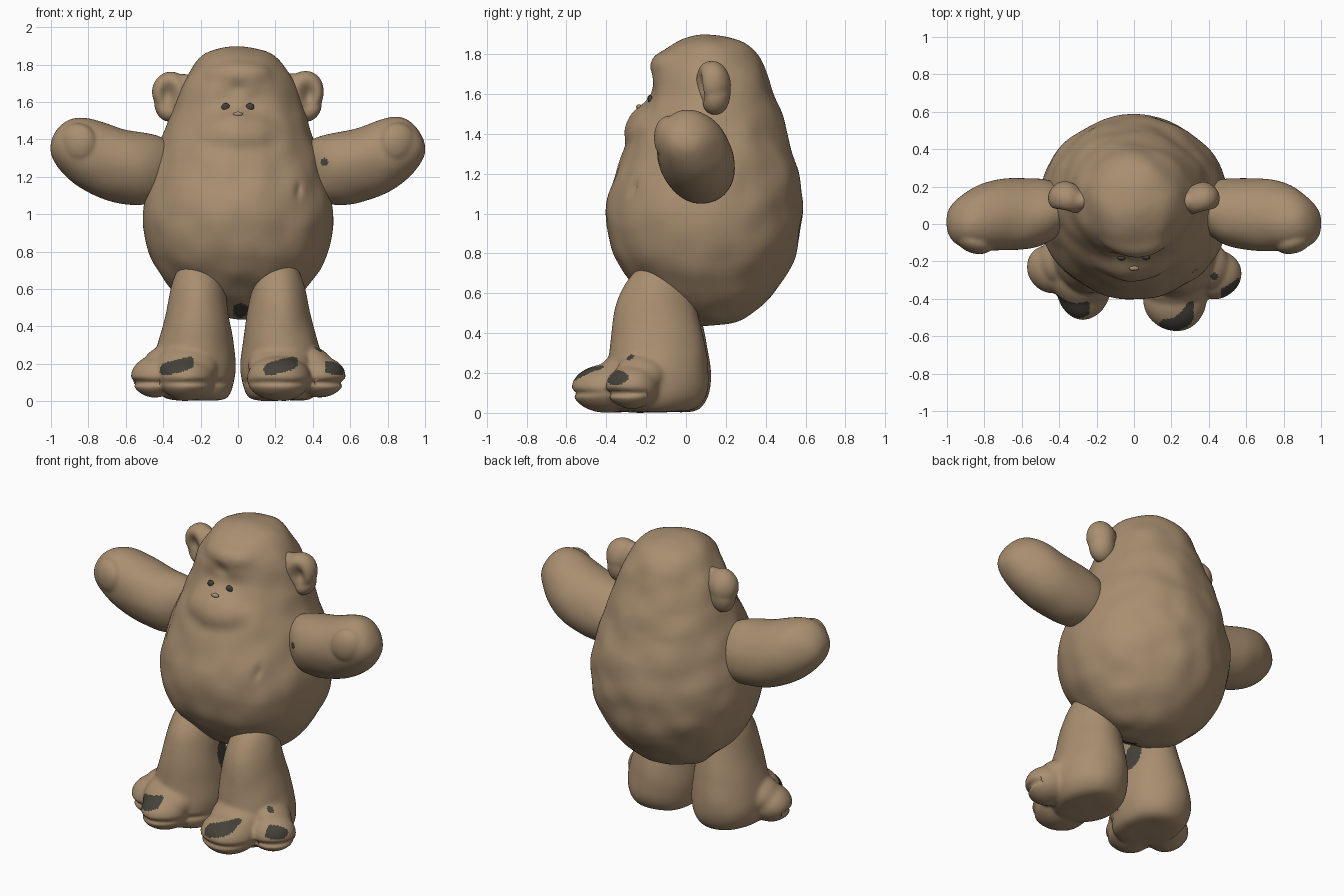
import bpy, bmesh, math
from mathutils import Vector, Matrix, noise

if "Cube" in bpy.data.objects:
    bpy.data.objects.remove(bpy.data.objects["Cube"])


def material(name, rgb):
    m = bpy.data.materials.new(name)
    m.diffuse_color = (*rgb, 1)
    m.use_nodes = True
    m.node_tree.nodes["Principled BSDF"].inputs["Base Color"].default_value = m.diffuse_color
    return m


FUR = material("tan fur", (0.395, 0.272, 0.162))
DARK = material("dark claw", (0.06, 0.054, 0.042))


def loft(bm, rings, axis, n=20):
    """Rings are (position, a0, a1, b0, b1): extents across the axis."""
    loops = []
    for t, a0, a1, b0, b1 in rings:
        loop = []
        for i in range(n):
            w = 2 * math.pi * i / n
            a = (a0 + a1) / 2 + (a1 - a0) / 2 * math.cos(w) * 1.02
            b = (b0 + b1) / 2 + (b1 - b0) / 2 * math.sin(w) * 1.02
            loop.append(bm.verts.new((a, b, t) if axis == "z" else (t, a, b)))
        loops.append(loop)
    for p, q in zip(loops, loops[1:]):
        for i in range(n):
            j = (i + 1) % n
            bm.faces.new((p[i], p[j], q[j], q[i]))
    bm.faces.new(loops[0][::-1])
    bm.faces.new(loops[-1])


def ball(bm, centre, radii, turn=0, tilt=0, pitch=0):
    mat = (Matrix.Translation(centre) @ Matrix.Rotation(turn, 4, "Z")
           @ Matrix.Rotation(tilt, 4, "Y") @ Matrix.Rotation(pitch, 4, "X")
           @ Matrix.Diagonal((*radii, 1)))
    bmesh.ops.create_uvsphere(bm, u_segments=20, v_segments=14, radius=1, matrix=mat)


def finish(name, bm, voxel=0, smooth=4, side=1, offset=(0, 0, 0), lumps=0.006,
           shape=None, dark=None, mat=FUR):
    """Blend the pieces into one skin, add soft lumps and dents, colour by rule."""
    bmesh.ops.recalc_face_normals(bm, faces=bm.faces[:])
    mesh = bpy.data.meshes.new(name)
    bm.to_mesh(mesh)
    bm.free()
    ob = bpy.data.objects.new(name, mesh)
    bpy.context.collection.objects.link(ob)
    if voxel:
        ob.modifiers.new("round", "SUBSURF").levels = 2
        r = ob.modifiers.new("blend", "REMESH")
        r.mode, r.voxel_size = "VOXEL", voxel
        s = ob.modifiers.new("soften", "SMOOTH")
        s.factor, s.iterations = 0.5, smooth
        dg = bpy.context.evaluated_depsgraph_get()
        mesh = bpy.data.meshes.new_from_object(ob.evaluated_get(dg))
        ob.modifiers.clear()
        ob.data = mesh
    mesh.materials.clear()
    mesh.materials.append(mat)
    if dark:
        mesh.materials.append(DARK)
    bm = bmesh.new()
    bm.from_mesh(mesh)
    for v in bm.verts:
        if shape:
            v.co += shape(v.co)
        v.co.x *= side
        v.co += Vector(offset)
    if side < 0:
        bmesh.ops.reverse_faces(bm, faces=bm.faces[:])
    bm.normal_update()
    for v in bm.verts:
        v.co += v.normal * lumps * noise.noise(v.co * 6.5)
    bm.normal_update()
    for f in bm.faces:
        f.smooth = True
        f.material_index = int(bool(dark and dark(f.calc_center_median(), f.normal)))
    bm.to_mesh(mesh)
    bm.free()
    mesh.name = name
    return ob


def bump(p, c, r):
    return math.exp(-sum(((a - b) / s) ** 2 for a, b, s in zip(p, c, r)))


# Body and head in one egg-shaped skin, with chin and brow
bm = bmesh.new()
body = [(0.44, 0.10, 0.05, 0.21), (0.47, 0.21, -0.04, 0.29), (0.53, 0.29, -0.12, 0.37),
        (0.60, 0.36, -0.22, 0.44), (0.70, 0.43, -0.31, 0.51), (0.80, 0.475, -0.37, 0.55),
        (0.90, 0.505, -0.395, 0.57), (1.0, 0.514, -0.405, 0.58), (1.1, 0.495, -0.385, 0.58),
        (1.2, 0.47, -0.35, 0.565), (1.3, 0.445, -0.31, 0.53), (1.4, 0.405, -0.275, 0.50),
        (1.5, 0.365, -0.225, 0.48), (1.6, 0.335, -0.18, 0.44), (1.7, 0.305, -0.175, 0.40),
        (1.8, 0.24, -0.13, 0.36), (1.85, 0.19, -0.08, 0.31), (1.88, 0.13, 0.0, 0.25),
        (1.895, 0.06, 0.08, 0.19)]
loft(bm, [(z, -w, w, f, b) for z, w, f, b in body], "z", 28)
ball(bm, (0, -0.045, 1.40), (0.29, 0.272, 0.18))
ball(bm, (0, -0.04, 1.735), (0.20, 0.142, 0.10))


def face(p):
    if p.y > 0.1:
        return Vector()
    y = 0.018 * sum(bump(p, (s * 0.075, -0.19, 1.60), (0.07, 0.2, 0.06)) for s in (-1, 1))
    y -= 0.010 * bump(p, (0, -0.2, 1.53), (0.06, 0.2, 0.045))
    y += 0.016 * bump(p, (0, -0.2, 1.67), (0.05, 0.2, 0.035))
    y += 0.02 * bump(p, (0.32, -0.3, 1.13), (0.018, 0.2, 0.04))
    return Vector((0, y, 0))


def crotch(c, n):
    return ((c.x - 0.012) / 0.042) ** 2 + ((c.z - 0.485) / 0.038) ** 2 < 1 and c.y < 0.06


torso = finish("body", bm, 0.016, 18, shape=face, lumps=0.013, dark=crotch)


def on_face(x, z):
    hit, loc, _, _ = torso.ray_cast(Vector((x, -2, z)), Vector((0, 1, 0)))
    return loc if hit else Vector((x, -0.2, z))


# Eyes and nose
for x, name in ((-0.066, "left_eye"), (0.064, "right_eye")):
    bm = bmesh.new()
    ball(bm, on_face(x, 1.572), (0.022, 0.012, 0.022))
    finish(name, bm, lumps=0, mat=DARK)
bm = bmesh.new()
ball(bm, on_face(0, 1.535), (0.026, 0.014, 0.013))
finish("nose", bm, lumps=0)

# Arms raised outward, each with a mitten hand and a thumb
arm = [(0.33, 0.0, 0.17, 1.14, 1.36), (0.40, -0.06, 0.21, 1.07, 1.41),
       (0.48, -0.12, 0.238, 1.045, 1.43),
       (0.60, -0.138, 0.242, 1.05, 1.45), (0.72, -0.143, 0.238, 1.08, 1.49),
       (0.82, -0.138, 0.22, 1.12, 1.525), (0.90, -0.128, 0.178, 1.18, 1.515),
       (0.96, -0.10, 0.125, 1.245, 1.465), (0.99, -0.06, 0.08, 1.30, 1.41),
       (1.0, -0.02, 0.04, 1.33, 1.38)]


def lean(p):
    return Vector((0, -0.10 * (p.z - 1.28), 0))


def spot(c, n):
    return (c.x - 0.462) ** 2 + (c.z - 1.28) ** 2 < 0.02 ** 2 and c.y < 0


for side, name in ((-1, "left_arm"), (1, "right_arm")):
    bm = bmesh.new()
    loft(bm, arm, "x")
    ball(bm, (0.855, -0.085, 1.385), (0.10, 0.062, 0.11), 0.15, 0.6, -0.25)
    finish(name, bm, 0.011, 3, side, shape=lean, dark=spot)


# Cupped ears
def cup(p):
    return Vector((0, 0.06 * bump(p, (0.375, 0.05, 1.64), (0.045, 0.12, 0.065)), 0))


for side, name in ((-1, "left_ear"), (1, "right_ear")):
    bm = bmesh.new()
    ball(bm, (0.358, 0.13, 1.655), (0.105, 0.09, 0.112), 0.3)
    ball(bm, (0.365, 0.145, 1.592), (0.085, 0.075, 0.098))
    ball(bm, (0.29, 0.12, 1.67), (0.09, 0.06, 0.085))
    finish(name, bm, 0.01, 8, side, shape=cup)

# Legs with big flat feet, two toes each and dark nails
leg = [(0.76, 0.13, 0.29, -0.20, -0.04), (0.70, 0.10, 0.33, -0.27, 0.0),
       (0.60, 0.07, 0.36, -0.335, 0.035), (0.50, 0.055, 0.378, -0.365, 0.06),
       (0.40, 0.04, 0.40, -0.375, 0.08), (0.28, 0.02, 0.44, -0.39, 0.105),
       (0.17, 0.01, 0.46, -0.40, 0.118), (0.08, 0.02, 0.45, -0.39, 0.105),
       (0.025, 0.045, 0.41, -0.37, 0.065), (0.0, 0.08, 0.37, -0.34, 0.02)]


def toe_crease(p):
    # Shallow fold around the toes, and a flat sole
    d = Vector()
    fold = 0.018 * math.exp(-((p.z - 0.10) / 0.016) ** 2)
    if p.y < -0.2:
        d.y = fold
        if p.x > 0.42:
            d.x = -fold
    d.z = max(0, 0.004 - p.z)
    return d


for side, name, dy, k in ((-1, "left_leg", 0.012, 0.05), (1, "right_leg", 0.0, 0.0)):
    def nails(c, n, side=side, dy=dy, k=k):
        x, y = c.x * side, c.y - dy
        drop = 0.25 * (x - 0.228 - k * 1.95)
        big = (((x - 0.228 - k * 1.95) / 0.09) ** 4
               + ((c.z - 0.187 - drop * side) / 0.036) ** 4 < 1 and y < -0.36)
        if side > 0:
            small = (x > 0.465 and n.y < 0.3
                     and ((c.z - 0.178) / 0.037) ** 2 + ((y + 0.355) / 0.065) ** 2 < 1)
            dot = (x - 0.43) ** 2 + (y + 0.28) ** 2 < 0.02 ** 2 and n.z > 0.3
            return big or small or dot
        inner = c.x > -0.14 and ((c.z - 0.43) / 0.10) ** 2 + ((c.y + 0.08) / 0.06) ** 2 < 1
        return big or inner

    bm = bmesh.new()
    loft(bm, leg, "z")
    s = 0.05 if side < 0 else 0
    # big toe, its sloping instep, then the outer toe with its own instep
    ball(bm, (0.22 + k, -0.395 + s, 0.122), (0.175 - s * 0.5, 0.185, 0.122))
    ball(bm, (0.22 + k, -0.32, 0.19), (0.17, 0.16, 0.11), 0, 0, 0.5)
    ball(bm, (0.44, -0.27 + s * 0.4, 0.13), (0.14, 0.135, 0.112), 0.5)
    ball(bm, (0.40, -0.22 + s * 0.4, 0.20), (0.12, 0.13, 0.09), 0.3, 0.5)
    finish(name, bm, 0.0105, 14, side, (0, dy, 0), shape=toe_crease, dark=nails)
